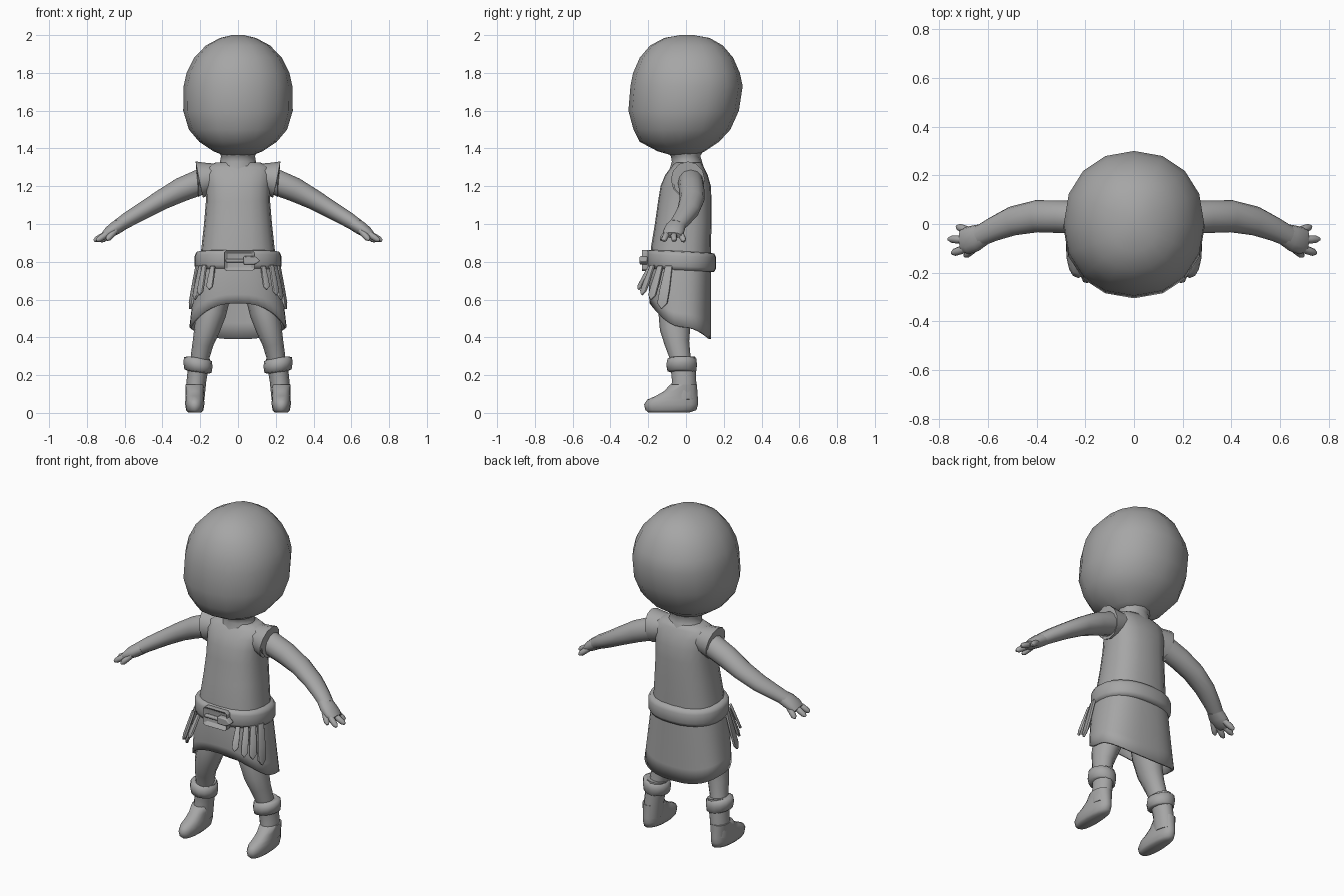
import bpy, bmesh, math
from mathutils import Vector

cube = bpy.data.objects.get("Cube")
if cube:
    bpy.data.objects.remove(cube, do_unlink=True)

mat = bpy.data.materials.new("plain_grey")
mat.use_nodes = True
GREY = (0.38, 0.38, 0.38, 1)
mat.diffuse_color = GREY
mat.node_tree.nodes["Principled BSDF"].inputs["Base Color"].default_value = GREY


def finish(name, bm, mirror=False, thick=0, angle=60, bevel=0):
    bmesh.ops.recalc_face_normals(bm, faces=bm.faces[:])
    mesh = bpy.data.meshes.new(name)
    bm.to_mesh(mesh)
    bm.free()
    mesh.materials.append(mat)
    ob = bpy.data.objects.new(name, mesh)
    bpy.context.collection.objects.link(ob)
    if thick:
        mod = ob.modifiers.new("Thickness", 'SOLIDIFY')
        mod.thickness, mod.offset = thick, -1
    if bevel:
        mod = ob.modifiers.new("Bevel", 'BEVEL')
        mod.width, mod.segments = bevel, 2
    if mirror:
        ob.modifiers.new("Mirror", 'MIRROR')
    bpy.ops.object.select_all(action='DESELECT')
    ob.select_set(True)
    bpy.context.view_layer.objects.active = ob
    bpy.ops.object.shade_smooth_by_angle(angle=math.radians(angle))
    return ob


def outline(i, n, power):
    """Point i of a rounded-square outline of unit radius."""
    a = 2 * math.pi * i / n
    c, s = math.cos(a), math.sin(a)
    return [math.copysign(abs(k) ** (2 / power), k) for k in (c, s)]


def skin(bm, rings, caps=True):
    n = len(rings[0])
    for lo, hi in zip(rings, rings[1:]):
        for i in range(n):
            j = (i + 1) % n
            bm.faces.new((lo[i], lo[j], hi[j], hi[i]))
    if caps:
        bm.faces.new(rings[0])
        bm.faces.new(rings[-1])


def stack(name, rows, n=16, power=2.0, x=0, tilt=0, **kw):
    """Horizontal rings; each row is height, half width, front y, back y."""
    bm = bmesh.new()
    rings = []
    for z, rx, front, back in rows:
        cy, ry = (front + back) / 2, (back - front) / 2
        ring = []
        for i in range(n):
            c, s = outline(i, n, power)
            px, py = x + rx * c, cy + ry * s
            ring.append(bm.verts.new((px, py, z + tilt * (py if not x else px - x))))
        rings.append(ring)
    skin(bm, rings)
    return finish(name, bm, **kw)


def tube(name, path, n=12, **kw):
    """Rings square to a path; each point is x, y, z, radius, y radius."""
    bm = bmesh.new()
    pts = [Vector(p[:3]) for p in path]
    rings = []
    for k, p in enumerate(path):
        t = (pts[min(k + 1, len(pts) - 1)] - pts[max(k - 1, 0)]).normalized()
        v = Vector((0, 1, 0))
        v = (v - t * v.dot(t)).normalized()
        u = v.cross(t)
        ring = []
        for i in range(n):
            c, s = outline(i, n, 2)
            ring.append(bm.verts.new(pts[k] + u * c * p[3] + v * s * p[4]))
        rings.append(ring)
    skin(bm, rings)
    return finish(name, bm, **kw)


# Head and neck
stack("head", [(1.365, .08, -.08, .06), (1.385, .13, -.15, .1), (1.435, .205, -.245, .175),
               (1.5, .26, -.278, .235), (1.6, .29, -.305, .28), (1.73, .288, -.294, .3),
               (1.8, .272, -.28, .285), (1.88, .232, -.245, .25), (1.945, .17, -.19, .195),
               (1.985, .095, -.115, .125), (2.0, .03, -.03, .04)], power=2.15, angle=80)
stack("neck", [(1.28, .12, -.09, .1), (1.33, .095, -.075, .085), (1.36, .09, -.08, .075),
               (1.4, .11, -.12, .1)], n=12)

# Tunic top with flared arm openings
stack("tunic_top", [(.78, .205, -.19, .13), (.88, .193, -.185, .132), (1.0, .18, -.165, .135),
                    (1.12, .17, -.148, .135), (1.2, .172, -.135, .132), (1.26, .18, -.11, .115),
                    (1.3, .175, -.08, .095), (1.325, .12, -.06, .08)], n=20, power=2.5)
tube("sleeve_caps", [(.1, .01, 1.25, .07, .08), (.16, .01, 1.24, .085, .088),
                     (.205, .01, 1.235, .098, .09), (.21, .01, 1.23, .088, .08),
                     (.19, .01, 1.235, .07, .07)], mirror=True)

# Skirt with a hem that rises in front and drops behind
bm = bmesh.new()
N, LEVELS = 36, 6
rings = []
for k in range(LEVELS):
    f = k / (LEVELS - 1)
    ring = []
    for i in range(N):
        c, s = outline(i, N, 2.5)
        hem = .455 + .125 * max(-s, 0) ** 2 - .065 * max(s, 0) ** 2
        z = .82 + (hem - .82) * f
        drop = (.82 - z) / .37
        rx = .203 + .055 * drop ** .8
        front = -.19 - .04 * drop + .055 * drop ** 2
        ring.append(bm.verts.new((rx * c, (front + .133) / 2 + (.133 - front) / 2 * s, z)))
    rings.append(ring)
skin(bm, rings, caps=False)
finish("skirt", bm, thick=.012)

# Belt, buckle and belt end
stack("belt", [(.752, .195, -.18, .13), (.755, .22, -.205, .15), (.775, .229, -.213, .16),
               (.83, .229, -.213, .16), (.85, .22, -.205, .15), (.855, .195, -.18, .13)],
      n=28, power=2.3, tilt=-.05, angle=80)


def block(name, outline_pts, y, depth, inset=0, bevel=.006, **kw):
    """Front-facing plate cut from an x-z outline, with an optional sunken middle."""
    bm = bmesh.new()
    face = bm.faces.new([bm.verts.new((x, y, z)) for x, z in outline_pts])
    out = bmesh.ops.extrude_face_region(bm, geom=[face])
    for v in out["geom"]:
        if isinstance(v, bmesh.types.BMVert):
            v.co.y -= depth
    if inset:
        front = [f for f in out["geom"] if isinstance(f, bmesh.types.BMFace)]
        bmesh.ops.inset_region(bm, faces=front, thickness=inset)
        for v in front[0].verts:
            v.co.y += depth * .6
    return finish(name, bm, bevel=bevel, **kw)


block("buckle", [(-.06, .75), (.075, .75), (.088, .762), (.088, .85), (.075, .862),
                 (-.06, .862), (-.073, .85), (-.073, .762)], -.2, .035, inset=.02)
block("belt_end", [(.03, .785), (.09, .785), (.118, .805), (.09, .83), (.03, .83)], -.205, .04)
block("buckle_prong", [(-.065, .797), (.05, .797), (.05, .815), (-.065, .815)], -.21, .025)

# Hanging strips on both hips
for k, (angle, width, end) in enumerate([(-58, .018, .655), (-45, .019, .62),
                                         (-31, .022, .6), (-15, .027, .55)]):
    a = math.radians(angle)
    top = Vector((.208 * math.cos(a) ** .8, -.03 - .168 * (-math.sin(a)) ** .8, .78))
    away = Vector((math.cos(a), math.sin(a), 0))
    side = Vector((-away.y, away.x, 0))
    drop = end - top.z
    bm = bmesh.new()
    shape = [(-.7, 0), (.7, 0), (1, .55), (1, .86), (0, 1), (-1, .86), (-1, .55)]
    bm.faces.new([bm.verts.new(top + side * s * width + away * (.02 + .04 * h)
                               + Vector((0, -.03 * h, drop * h))) for s, h in shape])
    finish("hip_strip_%d" % (k + 1), bm, thick=.014, mirror=True, bevel=.003)

# Arms and hands
tube("arms", [(.13, .025, 1.24, .06, .06), (.2, .025, 1.222, .068, .068),
              (.3, .03, 1.182, .064, .067), (.4, .032, 1.13, .054, .066),
              (.5, .012, 1.072, .046, .06), (.58, -.022, 1.025, .041, .05),
              (.635, -.05, .99, .035, .044)], mirror=True)
tube("palms", [(.615, -.042, 1.0, .036, .045), (.65, -.058, .978, .036, .054),
               (.685, -.068, .955, .03, .056), (.71, -.07, .94, .018, .046)], mirror=True)
for name, base, tip in [("thumbs", (.65, -.095, .965), (.69, -.128, .92)),
                        ("index_fingers", (.69, -.1, .95), (.742, -.118, .915)),
                        ("middle_fingers", (.69, -.065, .95), (.755, -.062, .915)),
                        ("little_fingers", (.675, -.03, .952), (.722, -.012, .912))]:
    b, t = Vector(base), Vector(tip)
    r = .017
    tube(name, [(*b, r, r), (*b.lerp(t, .5), r, r), (*b.lerp(t, .9), r * .9, r * .9),
                (*b.lerp(t, 1.12), r * .4, r * .4)], n=8, mirror=True)

# Legs
tube("legs", [(.115, -.04, .66, .085, .1), (.14, -.055, .53, .078, .092),
              (.165, -.058, .44, .068, .08), (.185, -.048, .37, .056, .066),
              (.2, -.032, .3, .05, .056), (.215, -.015, .2, .045, .05)], mirror=True)

# Boots with turned-down cuffs
tube("boot_shafts", [(.205, -.02, .29, .058, .07), (.212, -.014, .23, .054, .066),
                     (.22, -.01, .17, .052, .064), (.226, -.012, .11, .052, .07),
                     (.228, -.012, .07, .05, .07)], mirror=True)
stack("boot_feet", [(.003, .036, -.2, .02), (.015, .046, -.215, .055), (.045, .051, -.222, .064),
                    (.07, .05, -.205, .064), (.09, .048, -.16, .062), (.115, .049, -.115, .06),
                    (.15, .05, -.085, .058)], x=.229, power=2.3, mirror=True, angle=80)
stack("boot_cuffs", [(.215, .055, -.075, .05), (.222, .072, -.1, .056), (.255, .077, -.106, .06),
                     (.284, .074, -.1, .057), (.292, .055, -.085, .045)],
      x=.212, n=14, tilt=.14, mirror=True, angle=80)
